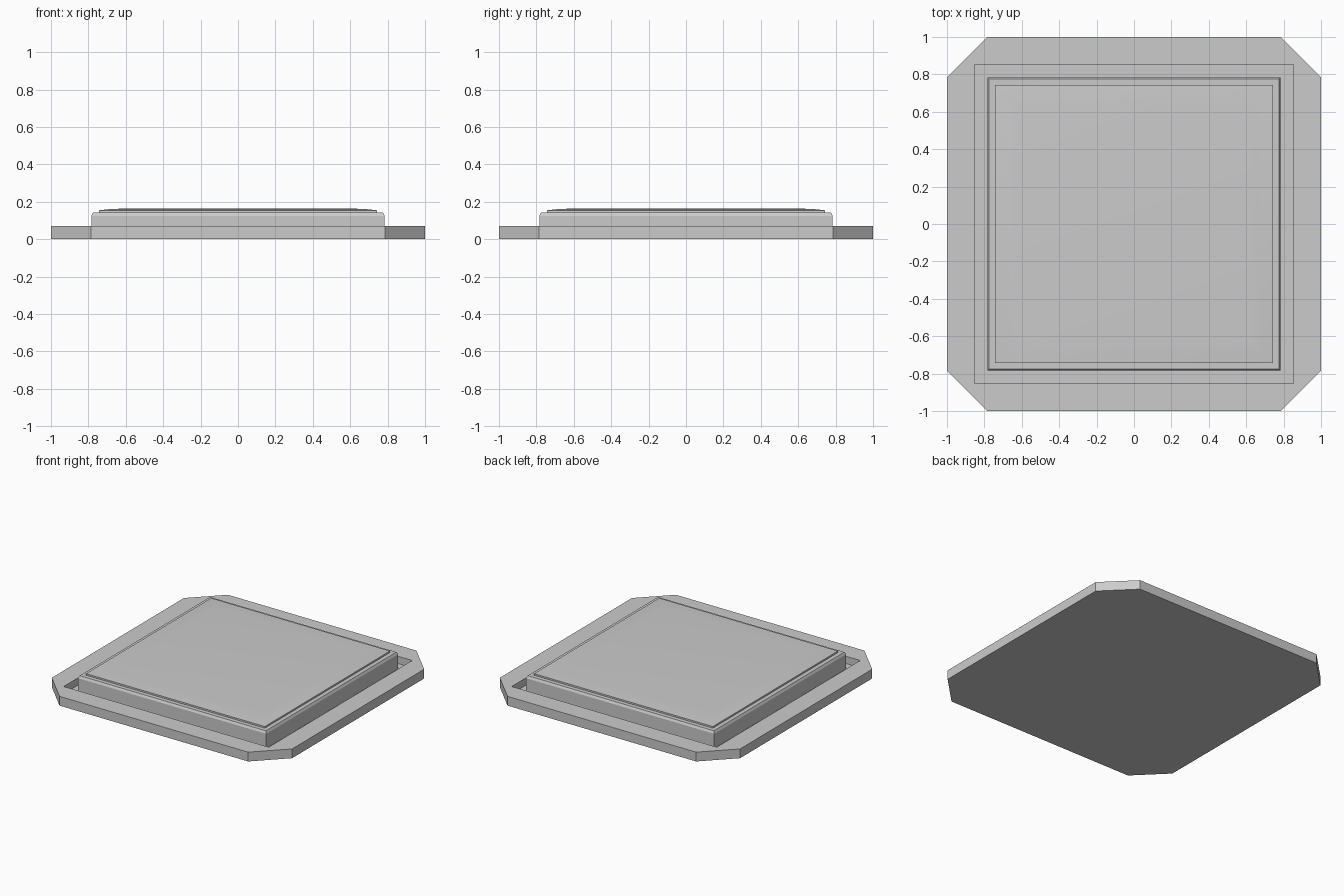
import bpy, bmesh

if "Cube" in bpy.data.objects:
    bpy.data.objects.remove(bpy.data.objects["Cube"])


def outline(half, cut=0.0):
    """Square ring, or a square with clipped corners when cut > 0."""
    if cut == 0:
        return [(half, half), (-half, half), (-half, -half), (half, -half)]
    k = half - cut
    return [(half, k), (k, half), (-k, half), (-half, k),
            (-half, -k), (-k, -half), (k, -half), (half, -k)]


def stack(name, rings):
    """Loft matching (points, z) rings and cap both ends."""
    bm = bmesh.new()
    loops = [[bm.verts.new((x, y, z)) for x, y in pts] for pts, z in rings]
    n = len(loops[0])
    for a, b in zip(loops, loops[1:]):
        for i in range(n):
            j = (i + 1) % n
            bm.faces.new((a[i], a[j], b[j], b[i]))
    bm.faces.new(loops[0][::-1])
    bm.faces.new(loops[-1])
    bmesh.ops.recalc_face_normals(bm, faces=bm.faces)
    mesh = bpy.data.meshes.new(name)
    bm.to_mesh(mesh)
    bm.free()
    obj = bpy.data.objects.new(name, mesh)
    bpy.context.collection.objects.link(obj)
    return obj


FLOOR = 0.015

# Clipped-corner base tray
base = stack("base_tray", [(outline(1.0, 0.215), 0), (outline(1.0, 0.215), 0.07)])

# Square recess cut into the tray
cutter = stack("recess_cutter", [(outline(0.853), FLOOR), (outline(0.853), 0.2)])
cutter.hide_render = True
cutter.hide_viewport = True
recess = base.modifiers.new("recess", "BOOLEAN")
recess.operation = "DIFFERENCE"
recess.solver = "EXACT"
recess.object = cutter

# Raised block with a narrow bevel, stepped cap and gently sloped border
panel = [(0.784, FLOOR), (0.784, 0.125), (0.775, 0.142), (0.744, 0.142),
         (0.744, 0.154), (0.69, 0.16), (0.63, 0.163)]
top = stack("raised_panel", [(outline(h), z) for h, z in panel])
bpy.context.view_layer.objects.active = top
top.select_set(True)
bpy.ops.object.shade_smooth_by_angle(angle=0.3)
